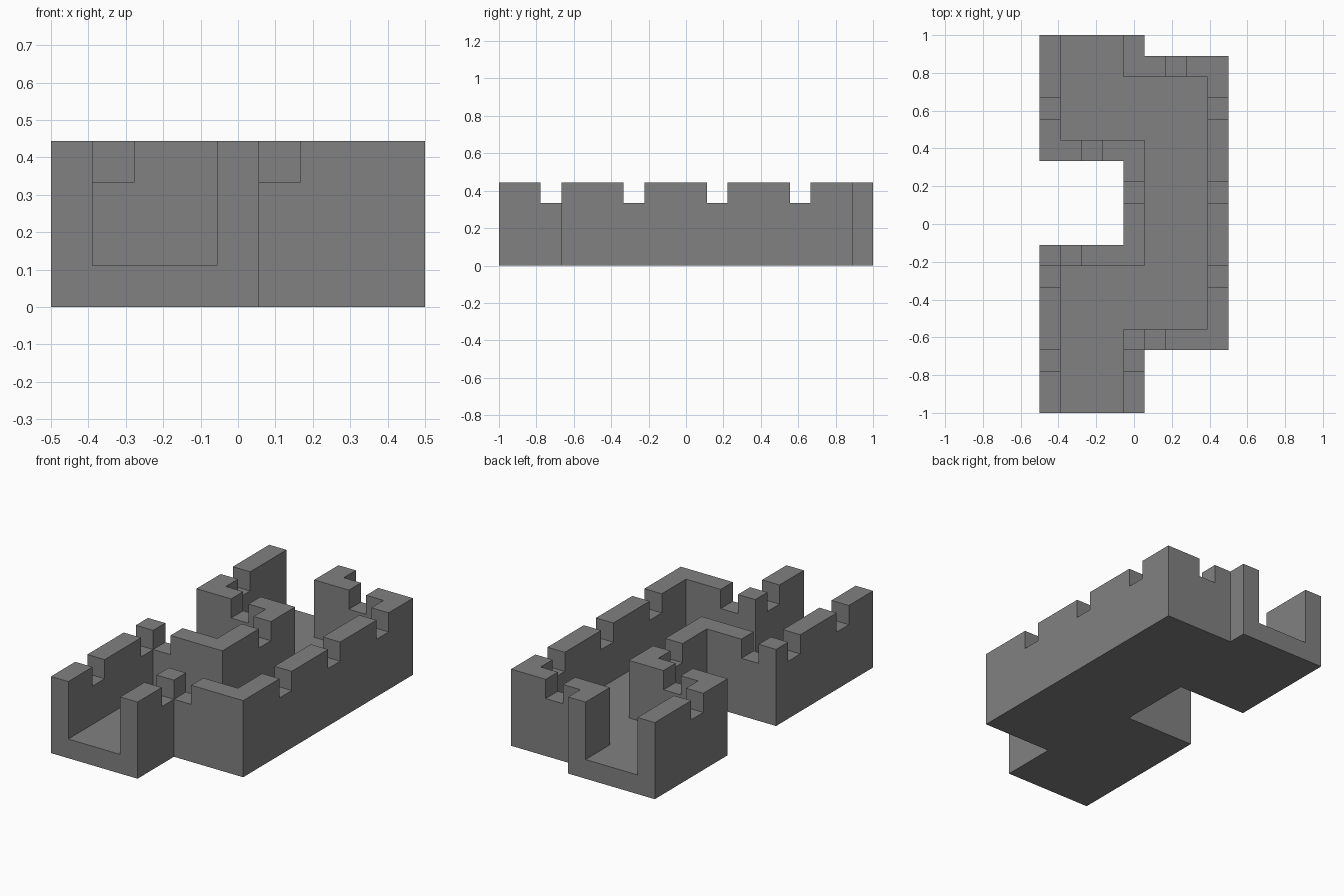
import bpy
import bmesh
from mathutils import Vector, Matrix

cube = bpy.data.objects.get("Cube")
if cube:
    bpy.data.objects.remove(cube, do_unlink=True)

UNIT = 1 / 9          # wall thickness; everything sits on this module
NX, NY = 9, 18

# Rectangles in modules: x0, y0, x1, y1
FOOTPRINT = [(0, 0, 5, 8), (4, 3, 9, 17), (0, 12, 5, 18)]
CHANNEL = [(1, 0, 4, 7), (1, 4, 8, 7), (5, 4, 8, 16), (1, 13, 8, 16), (1, 13, 4, 18)]
# Battlement gaps, one module each
GAPS = {(0, 2), (0, 6), (1, 7), (4, 2), (5, 3), (4, 10), (2, 12),
        (0, 14), (6, 16), (8, 6), (8, 10), (8, 14)}


def cell(face):
    c = face.calc_center_median()
    return int(c.x // UNIT), int(c.y // UNIT)


def inside(c, rects):
    return any(x0 <= c[0] < x1 and y0 <= c[1] < y1 for x0, y0, x1, y1 in rects)


def raise_faces(bm, faces, modules):
    """Extrude faces upward and return the new top faces."""
    new = bmesh.ops.extrude_face_region(bm, geom=faces)["geom"]
    verts = [g for g in new if isinstance(g, bmesh.types.BMVert)]
    bmesh.ops.translate(bm, verts=verts, vec=Vector((0, 0, modules * UNIT)))
    return [g for g in new if isinstance(g, bmesh.types.BMFace)]


# Ground plan
bm = bmesh.new()
plan = Matrix.Translation((NX * UNIT / 2, NY * UNIT / 2, 0)) @ Matrix.Diagonal((NX * UNIT, NY * UNIT, 1, 1))
bmesh.ops.create_grid(bm, x_segments=NX, y_segments=NY, size=0.5, matrix=plan)
outside = [f for f in bm.faces if not inside(cell(f), FOOTPRINT)]
bmesh.ops.delete(bm, geom=outside, context="FACES")

# Floor slab, then walls, then battlements
tops = raise_faces(bm, bm.faces[:], 1)
tops = raise_faces(bm, [f for f in tops if not inside(cell(f), CHANNEL)], 2)
raise_faces(bm, [f for f in tops if cell(f) not in GAPS], 1)

# Clean flat faces and centre the model
bmesh.ops.recalc_face_normals(bm, faces=bm.faces[:])
bmesh.ops.dissolve_limit(bm, angle_limit=0.01, verts=bm.verts[:], edges=bm.edges[:])
bmesh.ops.translate(bm, verts=bm.verts[:], vec=Vector((-NX * UNIT / 2, -NY * UNIT / 2, 0)))

mesh = bpy.data.meshes.new("battlement_walkway")
bm.to_mesh(mesh)
bm.free()
walkway = bpy.data.objects.new("battlement_walkway", mesh)
bpy.context.collection.objects.link(walkway)

# Stone colour
stone = bpy.data.materials.new("grey_stone")
stone.use_nodes = True
stone.diffuse_color = (0.22, 0.22, 0.22, 1)
stone.node_tree.nodes["Principled BSDF"].inputs["Base Color"].default_value = (0.22, 0.22, 0.22, 1)
mesh.materials.append(stone)
